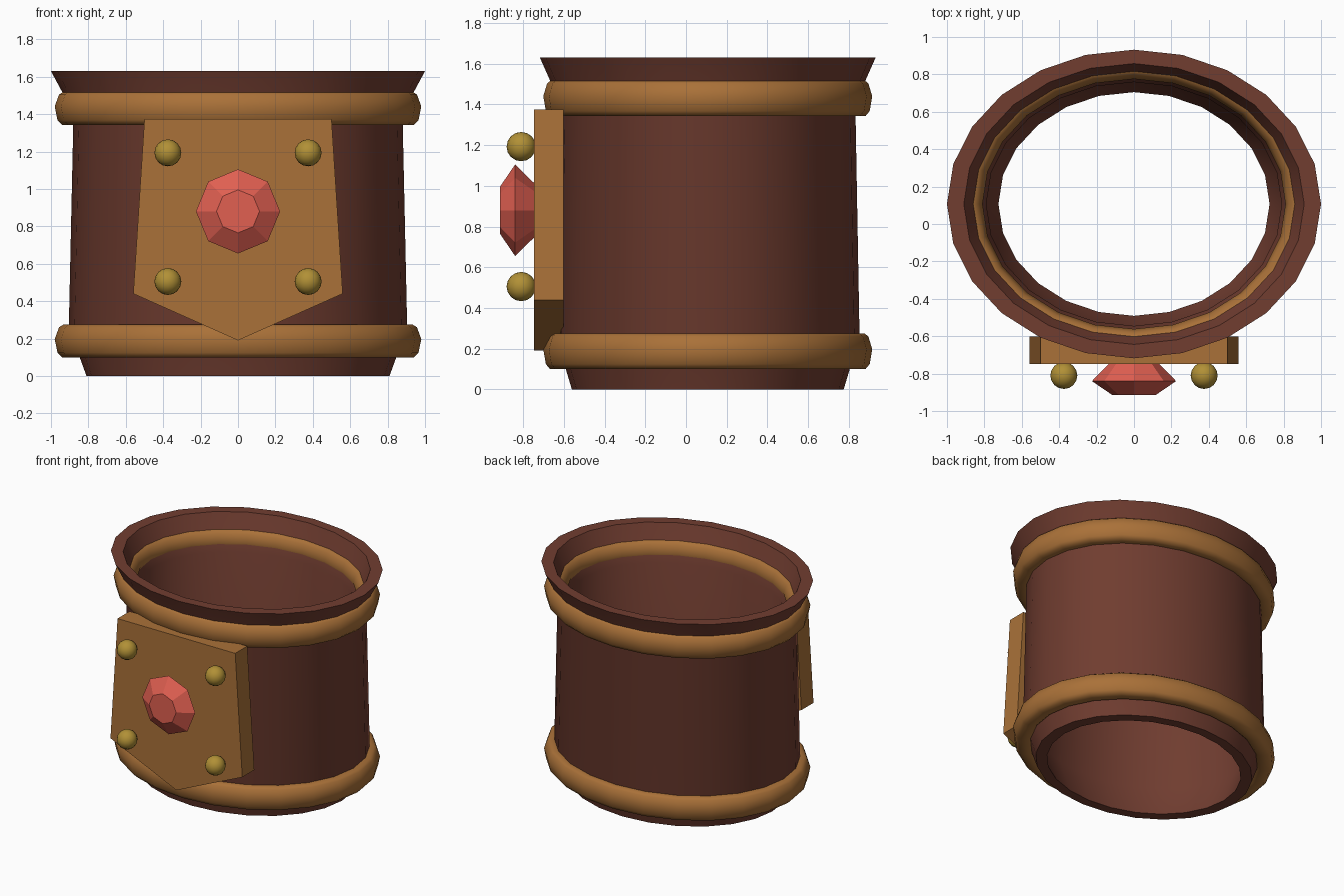
import bpy, bmesh, math

if "Cube" in bpy.data.objects:
    bpy.data.objects.remove(bpy.data.objects["Cube"])

SQUASH = 0.825     # depth / width of the oval cuff
CY = 0.107         # cuff centre in y
SEG = 24


def material(name, rgb):
    m = bpy.data.materials.new(name)
    m.diffuse_color = (*rgb, 1)
    m.use_nodes = True
    m.node_tree.nodes["Principled BSDF"].inputs["Base Color"].default_value = m.diffuse_color
    return m


LEATHER = material("brown_leather", (0.165, 0.047, 0.030))
BRONZE = material("bronze", (0.40, 0.165, 0.040))
BRASS = material("brass", (0.44, 0.28, 0.037))
RED = material("red_gem", (0.75, 0.115, 0.082))


def finish(name, bm, mat, smooth=None):
    bmesh.ops.recalc_face_normals(bm, faces=bm.faces)
    me = bpy.data.meshes.new(name)
    bm.to_mesh(me)
    bm.free()
    me.materials.append(mat)
    ob = bpy.data.objects.new(name, me)
    bpy.context.collection.objects.link(ob)
    if smooth:
        bpy.ops.object.select_all(action='DESELECT')
        bpy.context.view_layer.objects.active = ob
        ob.select_set(True)
        bpy.ops.object.shade_smooth_by_angle(angle=math.radians(smooth))
    return ob


def oval_lathe(name, profile, mat, smooth):
    """Sweep a closed (radius, z) profile around the oval."""
    bm = bmesh.new()
    rings = []
    for i in range(SEG):
        a = 2 * math.pi * i / SEG
        rings.append([bm.verts.new((r * math.cos(a), CY + SQUASH * r * math.sin(a), z))
                      for r, z in profile])
    n = len(profile)
    for i in range(SEG):
        p, q = rings[i], rings[(i + 1) % SEG]
        for j in range(n):
            k = (j + 1) % n
            bm.faces.new((p[j], q[j], q[k], p[k]))
    return finish(name, bm, mat, smooth)


# Hollow leather cuff with flared lip
oval_lathe("cuff", [
    (0.81, 0), (0.85, 0.11), (0.905, 0.24), (0.88, 1.38), (0.93, 1.50), (1.0, 1.63),
    (0.91, 1.63), (0.845, 1.48), (0.79, 1.37), (0.815, 0.25), (0.725, 0)], LEATHER, 32)

# Rounded bands
for label, zc in (("lower_band", 0.187), ("upper_band", 1.431)):
    oval_lathe(label, [(0.895 + dr, zc + dz) for dr, dz in (
        (0.085, 0.01), (0.062, 0.073), (0.04, 0.087), (-0.03, 0.087), (-0.065, 0.06),
        (-0.085, 0), (-0.065, -0.06), (-0.03, -0.088), (0.045, -0.088), (0.07, -0.063))],
        BRONZE, 60)

# Pointed front plate
bm = bmesh.new()
outline = [(-0.5, 1.375), (0.5, 1.375), (0.56, 0.44), (0, 0.19), (-0.56, 0.44)]
face = bm.faces.new([bm.verts.new((x, -0.748, z)) for x, z in outline])
ext = bmesh.ops.extrude_face_region(bm, geom=[face], use_keep_orig=True)
for v in ext["geom"]:
    if isinstance(v, bmesh.types.BMVert):
        v.co.y = -0.602
finish("front_plate", bm, BRONZE)

# Corner studs
for i, (x, z) in enumerate([(sx * 0.375, z) for sx in (-1, 1) for z in (0.505, 1.193)]):
    bm = bmesh.new()
    bmesh.ops.create_uvsphere(bm, u_segments=16, v_segments=8, radius=0.072)
    bmesh.ops.translate(bm, verts=bm.verts, vec=(x, -0.81, z))
    finish(f"stud_{i + 1}", bm, BRASS, 50)

# Octagonal faceted gem
bm = bmesh.new()
rings = [[bm.verts.new((r * math.sin(k * math.pi / 4), y, 0.88 + r * math.cos(k * math.pi / 4)))
          for k in range(8)]
         for r, y in ((0.115, -0.915), (0.225, -0.84), (0.13, -0.743))]
bm.faces.new(rings[0])
bm.faces.new(rings[2])
for a, b in zip(rings, rings[1:]):
    for k in range(8):
        m = (k + 1) % 8
        bm.faces.new((a[k], a[m], b[m], b[k]))
finish("gem", bm, RED)
